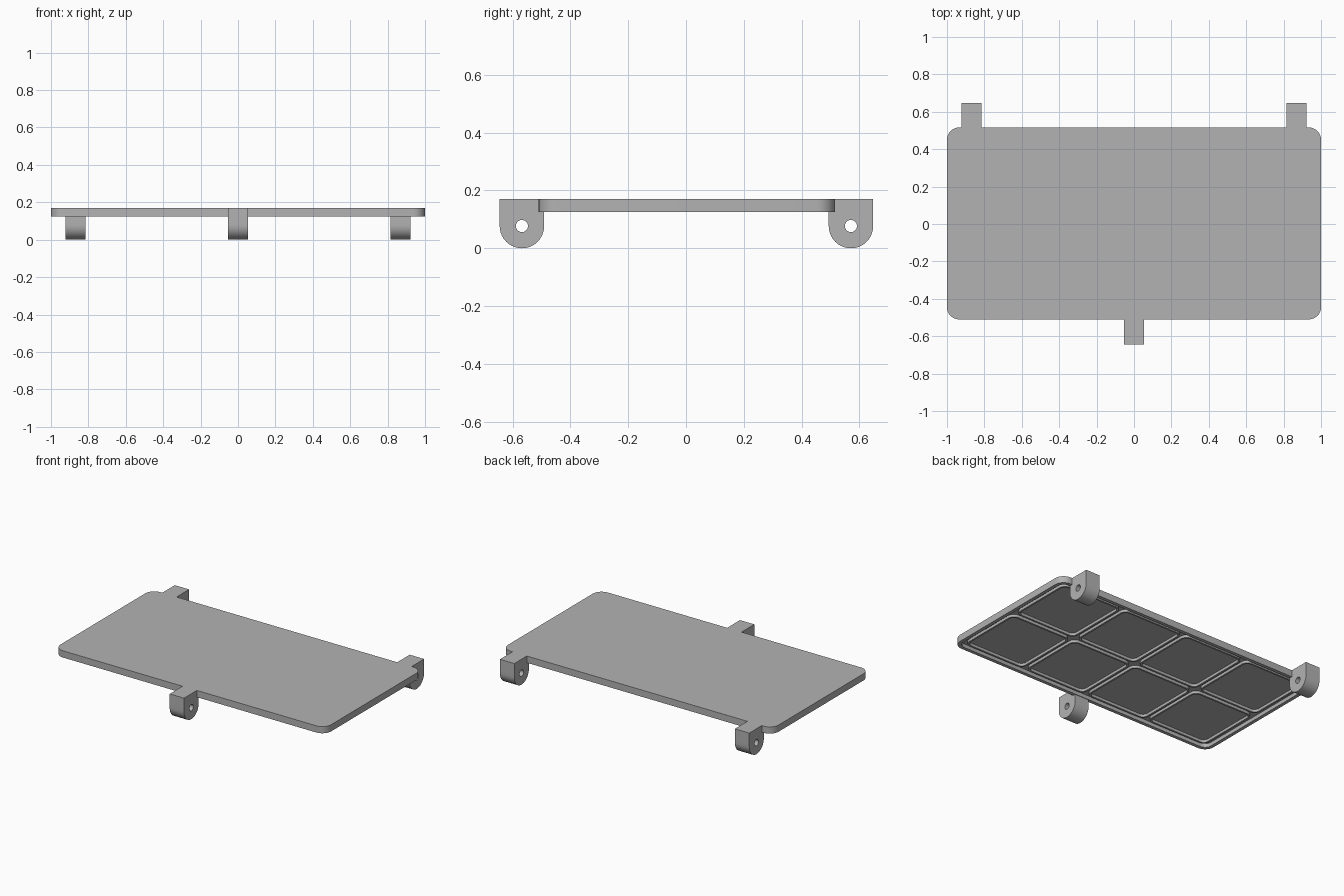
import bpy, bmesh, math

cube = bpy.data.objects.get("Cube")
if cube:
    bpy.data.objects.remove(cube)

grey = bpy.data.materials.new("plain grey")
grey.use_nodes = True
colour = (0.45, 0.45, 0.45, 1)
grey.diffuse_color = colour
grey.node_tree.nodes["Principled BSDF"].inputs["Base Color"].default_value = colour

TOP, FLOOR, RIM, RIB = 0.17, 0.15, 0.125, 0.132
MID_Y = 0.003


def loft(name, loops, cyclic):
    """Skin equal-length loops; join last to first, or cap both ends."""
    bm = bmesh.new()
    rings = [[bm.verts.new(p) for p in loop] for loop in loops]
    pairs = list(zip(rings, rings[1:]))
    if cyclic:
        pairs.append((rings[-1], rings[0]))
    else:
        bm.faces.new(rings[0])
        bm.faces.new(rings[-1])
    n = len(rings[0])
    for a, b in pairs:
        for i in range(n):
            j = (i + 1) % n
            bm.faces.new((a[i], a[j], b[j], b[i]))
    bmesh.ops.recalc_face_normals(bm, faces=bm.faces)
    mesh = bpy.data.meshes.new(name)
    bm.to_mesh(mesh)
    bm.free()
    mesh.materials.append(grey)
    obj = bpy.data.objects.new(name, mesh)
    bpy.context.collection.objects.link(obj)
    bpy.ops.object.select_all(action="DESELECT")
    obj.select_set(True)
    bpy.context.view_layer.objects.active = obj
    bpy.ops.object.shade_smooth_by_angle(angle=math.radians(30))
    return obj


def rounded(cx, cy, hx, hy, r, z, steps=8):
    """Rounded rectangle from half sizes and corner radius."""
    pts = []
    for k, (sx, sy) in enumerate([(1, 1), (-1, 1), (-1, -1), (1, -1)]):
        for i in range(steps + 1):
            a = math.pi / 2 * (k + i / steps)
            pts.append((cx + sx * (hx - r) + r * math.cos(a),
                        cy + sy * (hy - r) + r * math.sin(a), z))
    return pts


# Shallow panel with a rim around its underside
loft("panel", [
    rounded(0, MID_Y, 1, 0.513, 0.065, TOP),
    rounded(0, MID_Y, 1, 0.513, 0.065, RIM),
    rounded(0, MID_Y, 0.977, 0.49, 0.045, RIM),
    rounded(0, MID_Y, 0.977, 0.49, 0.045, FLOOR)], False)

# Eight thin rounded rib frames under the panel
for col in range(4):
    for row in range(2):
        x, y = (col - 1.5) * 0.48, MID_Y + (row - 0.5) * 0.48
        loft("rib_frame", [
            rounded(x, y, 0.228, 0.228, 0.045, FLOOR + 0.005),
            rounded(x, y, 0.228, 0.228, 0.045, RIB),
            rounded(x, y, 0.216, 0.216, 0.033, RIB),
            rounded(x, y, 0.216, 0.216, 0.033, FLOOR + 0.005)], True)


def lug(name, x, y):
    """Hinge lug: rounded bottom, square top, cross hole."""
    r, hole, half = 0.077, 0.021, 0.053
    up = TOP - r
    outline = [(r * math.cos(a), r * math.sin(a))
               for a in (math.pi * (1 + i / 20) for i in range(21))]
    right = [(r, up * f) for f in (0.25, 0.5, 0.75, 1)]
    top = [(r * f, up) for f in (0.7, 0.45, 0.2)]
    outline += right + top + [(0, up)]
    outline += [(-u, v) for u, v in reversed(right + top)]
    inner = []
    for u, v in outline:
        a = math.atan2(v, u)
        inner.append((hole * math.cos(a), hole * math.sin(a)))

    def place(shape, side):
        return [(x + side * half, y + u, r + v) for u, v in shape]
    loft(name, [place(outline, -1), place(outline, 1),
                place(inner, 1), place(inner, -1)], True)


lug("front_lug", 0, -0.568)
lug("back_left_lug", 0.868, 0.571)
lug("back_right_lug", -0.868, 0.571)
